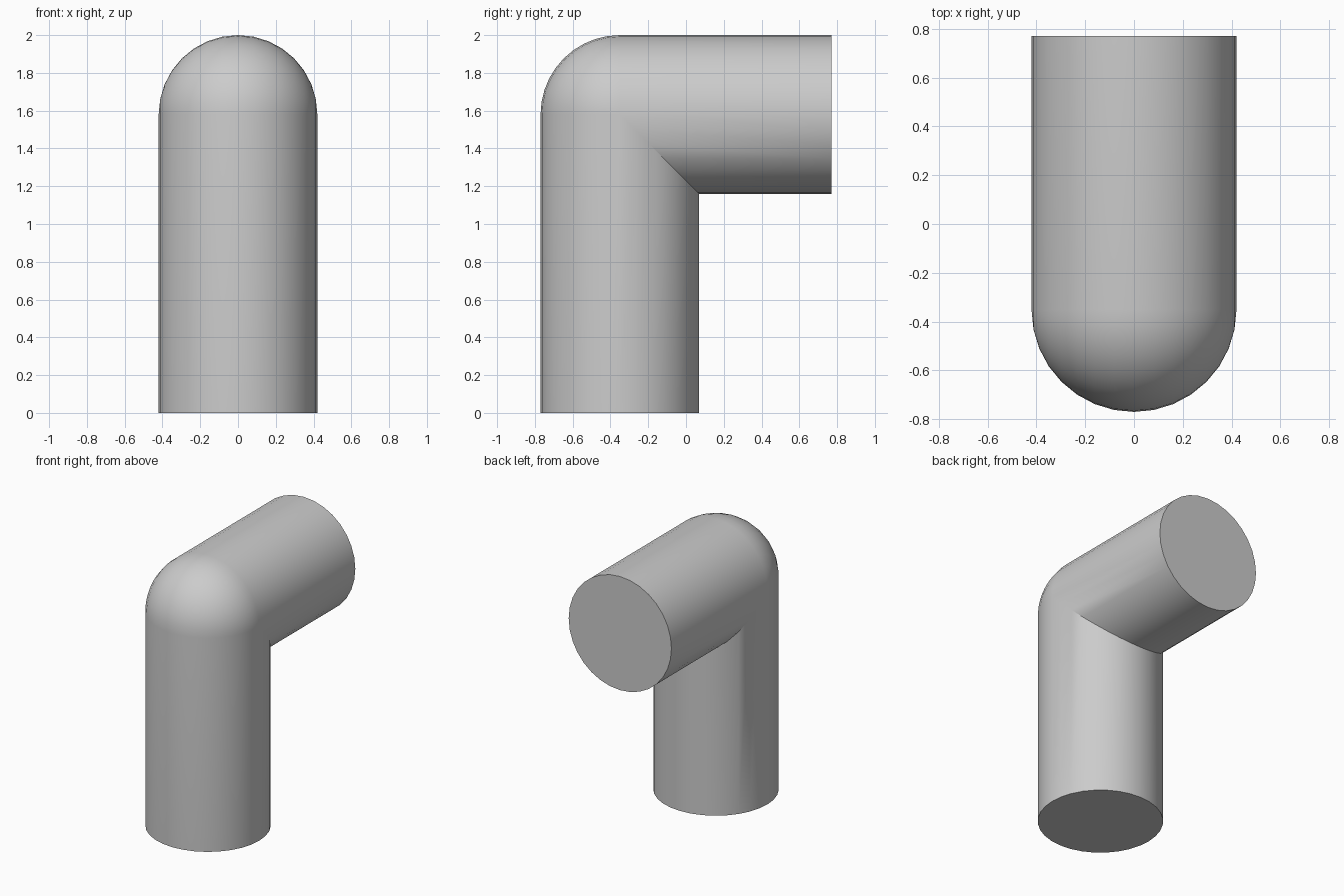
import bpy
import bmesh
from math import sin, cos, pi, radians

cube = bpy.data.objects.get("Cube")
if cube:
    bpy.data.objects.remove(cube, do_unlink=True)

R = 0.42               # pipe radius
CY, CZ = -0.35, 1.58   # corner where both axes meet
END = 0.77             # open end of the horizontal arm
SIDES, BEND = 32, 10

# Grey material
grey = bpy.data.materials.new("plain grey")
grey.use_nodes = True
colour = (0.6, 0.6, 0.6, 1)
grey.diffuse_color = colour
grey.node_tree.nodes["Principled BSDF"].inputs["Base Color"].default_value = colour


def elbow_point(x, s, a):
    """Inner side meets at a mitre, outer side turns around the corner ball."""
    if s >= 0:
        return (x, CY + s, CZ - s)
    return (x, CY + s * cos(a), CZ - s * sin(a))


# Section rings: foot, elbow steps, arm end
section = [(R * cos(2 * pi * i / SIDES), R * sin(2 * pi * i / SIDES)) for i in range(SIDES)]
rings = [[(x, CY + s, 0) for x, s in section]]
for k in range(BEND + 1):
    rings.append([elbow_point(x, s, pi / 2 * k / BEND) for x, s in section])
rings.append([(x, END, CZ - s) for x, s in section])

# Skin the rings; the mitre points of the elbow steps coincide and are merged
bm = bmesh.new()
loops = [[bm.verts.new(p) for p in ring] for ring in rings]
for low, high in zip(loops, loops[1:]):
    for i in range(SIDES):
        j = (i + 1) % SIDES
        bm.faces.new((low[i], low[j], high[j], high[i]))
bm.faces.new(loops[0][::-1])
bm.faces.new(loops[-1])
bmesh.ops.remove_doubles(bm, verts=bm.verts[:], dist=1e-5)
bmesh.ops.recalc_face_normals(bm, faces=bm.faces[:])

mesh = bpy.data.meshes.new("elbow_pipe")
bm.to_mesh(mesh)
bm.free()
mesh.materials.append(grey)
pipe = bpy.data.objects.new("elbow_pipe", mesh)
bpy.context.collection.objects.link(pipe)

# Smooth round surfaces, sharp caps and mitre
bpy.ops.object.select_all(action="DESELECT")
pipe.select_set(True)
bpy.context.view_layer.objects.active = pipe
bpy.ops.object.shade_smooth_by_angle(angle=radians(30))
